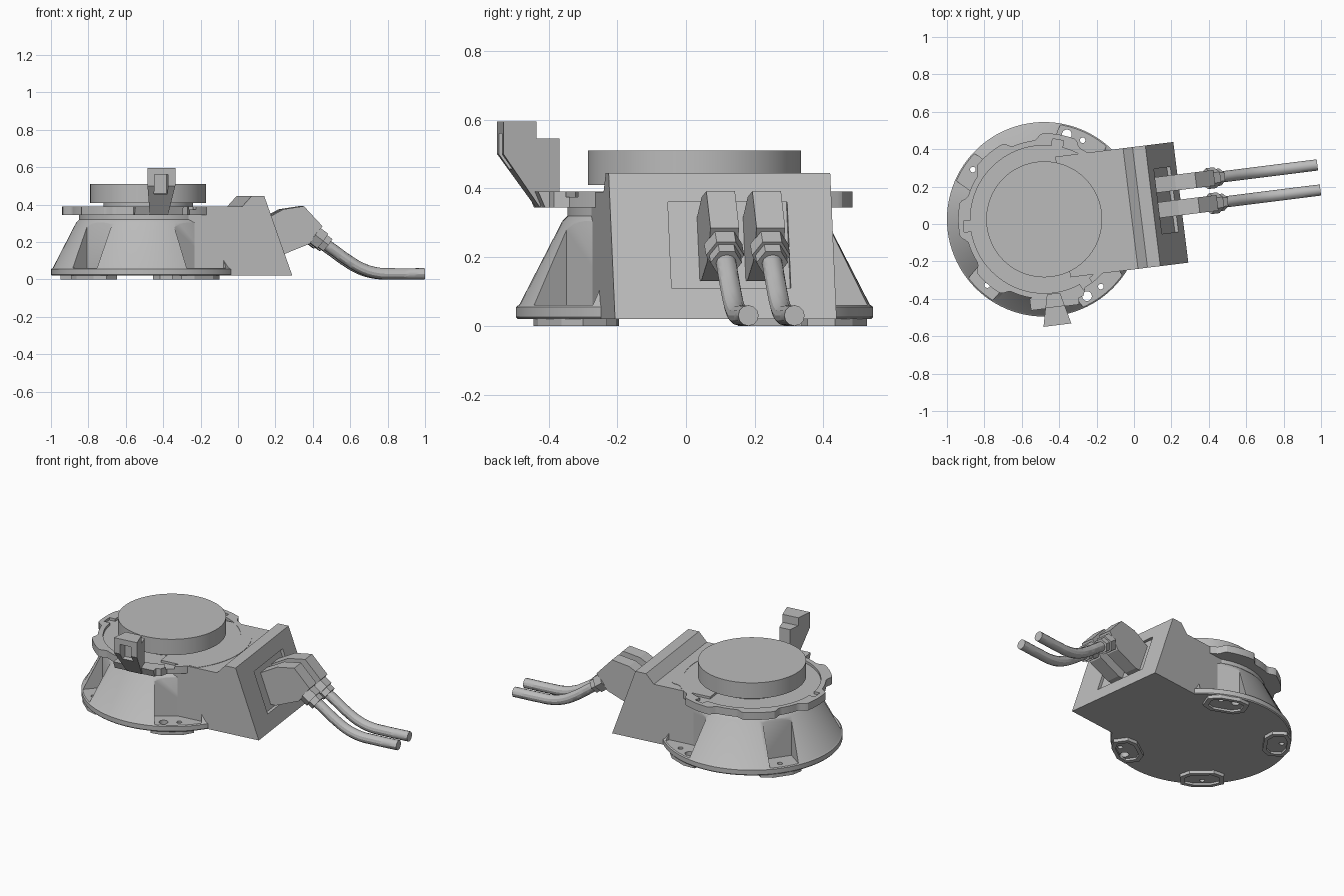
import bpy, bmesh
from math import sin, cos, radians, pi
from mathutils import Matrix, Vector

if "Cube" in bpy.data.objects:
    bpy.data.objects.remove(bpy.data.objects["Cube"])

# One grey for the whole casting
grey = bpy.data.materials.new("machine_grey")
grey.use_nodes = True
COLOUR = (0.5, 0.5, 0.5, 1)
grey.diffuse_color = COLOUR
grey.node_tree.nodes["Principled BSDF"].inputs["Base Color"].default_value = COLOUR

# Everything is modelled around the turntable axis, then turned and moved
FRAME = Matrix.Translation((-0.48, 0.025, 0)) @ Matrix.Rotation(radians(7.1), 4, 'Z')


def finish(name, bm):
    bmesh.ops.recalc_face_normals(bm, faces=bm.faces)
    mesh = bpy.data.meshes.new(name)
    bm.to_mesh(mesh)
    bm.free()
    mesh.materials.append(grey)
    ob = bpy.data.objects.new(name, mesh)
    bpy.context.collection.objects.link(ob)
    ob.matrix_world = FRAME
    return ob


def select(ob):
    bpy.ops.object.select_all(action='DESELECT')
    ob.select_set(True)
    bpy.context.view_layer.objects.active = ob


def smooth(ob):
    select(ob)
    bpy.ops.object.shade_smooth_by_angle(angle=radians(30))


def prism(name, points, low, high, turn=0, upright=False):
    """Extrude an outline along z, or along y when upright, then turn it about z."""
    bm = bmesh.new()
    place = (lambda p, h: (p[0], h, p[1])) if upright else (lambda p, h: (p[0], p[1], h))
    rot = Matrix.Rotation(radians(turn), 3, 'Z')
    a = [bm.verts.new(rot @ Vector(place(p, low))) for p in points]
    b = [bm.verts.new(rot @ Vector(place(p, high))) for p in points]
    bm.faces.new(a)
    bm.faces.new(b)
    for i in range(len(a)):
        j = (i + 1) % len(a)
        bm.faces.new((a[i], a[j], b[j], b[i]))
    return finish(name, bm)


def ring(r, n=96):
    return [(r * cos(2 * pi * i / n), r * sin(2 * pi * i / n)) for i in range(n)]


def rect(x0, x1, y0, y1):
    return [(x0, y0), (x1, y0), (x1, y1), (x0, y1)]


def lathe(name, profile, n=96):
    bm = bmesh.new()
    rows = [[bm.verts.new((x, y, z)) for x, y in ring(r, n)] for r, z in profile]
    for a, b in zip(rows, rows[1:]):
        for i in range(n):
            j = (i + 1) % n
            bm.faces.new((a[i], a[j], b[j], b[i]))
    bm.faces.new(rows[0])
    bm.faces.new(rows[-1])
    return finish(name, bm)


def cut(ob, cutters):
    for c in cutters:
        select(ob)
        mod = ob.modifiers.new("cut", 'BOOLEAN')
        mod.operation, mod.solver, mod.object = 'DIFFERENCE', 'EXACT', c
        bpy.ops.object.modifier_apply(modifier=mod.name)
        bpy.data.objects.remove(c)


def hole(angle, dist, r, low, high):
    a = radians(angle)
    pts = [(x + dist * cos(a), y + dist * sin(a)) for x, y in ring(r, 20)]
    return prism("hole_cutter", pts, low, high)


# Conical base with a pocket above each foot
FEET = (62, -62, 138, -138)
base = lathe("conical_base", [(0.515, 0.02), (0.52, 0.026), (0.52, 0.055), (0.51, 0.062),
                              (0.385, 0.305), (0.37, 0.32), (0.37, 0.35)])
cutters = []
for f in FEET:
    near = 0.17 if abs(f) < 90 else 0.075
    lo, hi = (-near, 0.1) if f > 0 else (-0.1, near)
    cutters.append(prism("pocket_cutter", rect(0.385, 0.7, lo, hi), 0.06, 0.33, f))
bolts = [(s * a, 0.47, r) for s in (1, -1) for a, r in ((68, 0.026), (57, 0.015))]
bolts += [(s * 138, 0.465, 0.015) for s in (1, -1)]
cutters += [hole(a, d, r, -0.1, 0.1) for a, d, r in bolts]
cut(base, cutters)
smooth(base)

# Feet with a hollow underside
half = [(0.36, 0.07), (0.40, 0.125), (0.485, 0.125), (0.515, 0.06)]
outline = half + [(x, -y) for x, y in reversed(half)]
inner = [(0.44 + (x - 0.44) * 0.72, y * 0.78) for x, y in outline]
for i, f in enumerate(FEET):
    foot = prism("foot_%d" % (i + 1), outline, 0, 0.022, f)
    cut(foot, [prism("hollow_cutter", inner, -0.02, 0.013, f)]
        + [hole(a, d, r, -0.1, 0.1) for a, d, r in bolts if abs(a - f) < 12])

# Connection housing with a sloped end and a sunken panel
housing = prism("connection_housing", [(0.1, 0.02), (0.736, 0.02), (0.585, 0.445), (0.516, 0.445),
                                       (0.465, 0.389), (0.1, 0.389)], -0.325, 0.325, upright=True)
cut(housing, [prism("panel_cutter", [(0.685, 0.11), (0.78, 0.11), (0.69, 0.36), (0.596, 0.36)],
                    -0.155, 0.195, upright=True)])

# Lobed flange with a sunken ring and slots
VALLEYS = (48, 98, 148, 198, 246, 303)
points = []
for d in range(0, 360, 2):
    gap = min(abs(d - v) for v in VALLEYS)
    r = 0.46 - 0.035 * min(1, max(0, (13 - gap) / 4))
    points.append((r * cos(radians(d)), r * sin(radians(d))))
flange = prism("lobed_flange", points, 0.345, 0.391)
cut(flange, [prism("ring_cutter", ring(0.395), 0.375, 0.5)]
    + [prism("slot_cutter", rect(0.38, 0.432, -0.03, 0.03), 0.375, 0.5, a) for a in (73, 178, -64)])
smooth(flange)

# Turntable disc on its neck
smooth(lathe("turntable", [(0.24, 0.36), (0.24, 0.41), (0.31, 0.41), (0.31, 0.51)]))

# Pointer bracket at the front, flaring outwards
bracket = prism("pointer_bracket", [(0.57, 0.595), (0.47, 0.595), (0.47, 0.545), (0.40, 0.545),
                                    (0.40, 0.36), (0.46, 0.345), (0.57, 0.50)], -1, 1, upright=True)
for v in bracket.data.vertices:
    v.co.y *= 0.035 + 0.04 * (v.co.x - 0.40) / 0.17
cut(bracket, [prism("notch_cutter", [(0.51, 0.56), (0.7, 0.56), (0.7, 0.44), (0.51, 0.46)],
                    -0.036, 0.036, upright=True)])
bracket.data.transform(Matrix.Rotation(radians(-90), 4, 'Z'))
prism("bracket_tab", [(0.41, 0.345), (0.455, 0.345), (0.475, 0.391), (0.41, 0.391)],
      -0.13, 0.13, -90, True)

# Plugs, hexagonal nuts and cables
PLUG = [(0.60, 0.31), (0.72, 0.375), (0.83, 0.392), (0.93, 0.285), (0.86, 0.19), (0.71, 0.13), (0.67, 0.13)]
PATH = [(0.93, 0.205), (1.0, 0.155), (1.08, 0.098), (1.16, 0.054), (1.24, 0.033), (1.32, 0.03), (1.485, 0.03)]
AXIS = Vector((0.8, 0, -0.6))
for side, v in (("left", -0.027), ("right", 0.108)):
    prism("plug_" + side, PLUG, v - 0.042, v + 0.042, upright=True)
    for part, start, length, r in (("nut_", 0, 0.055, 0.056), ("gland_", 0.05, 0.04, 0.046)):
        nut = prism(part + side, ring(r, 6), 0, length)
        spot = Vector((0.89, v, 0.238)) + AXIS * start
        nut.data.transform(Matrix.Translation(spot) @ AXIS.to_track_quat('Z', 'Y').to_matrix().to_4x4())
    curve = bpy.data.curves.new("cable_" + side, 'CURVE')
    curve.dimensions = '3D'
    curve.bevel_depth, curve.bevel_resolution, curve.resolution_u = 0.03, 4, 6
    curve.use_fill_caps = True
    spline = curve.splines.new('BEZIER')
    spline.bezier_points.add(len(PATH) - 1)
    for p, (x, z) in zip(spline.bezier_points, PATH):
        p.co = (x, v, z)
        p.handle_left_type = p.handle_right_type = 'AUTO'
    curve.materials.append(grey)
    cable = bpy.data.objects.new("cable_" + side, curve)
    bpy.context.collection.objects.link(cable)
    cable.matrix_world = FRAME
    select(cable)
    bpy.ops.object.convert(target='MESH')
    smooth(bpy.context.object)
